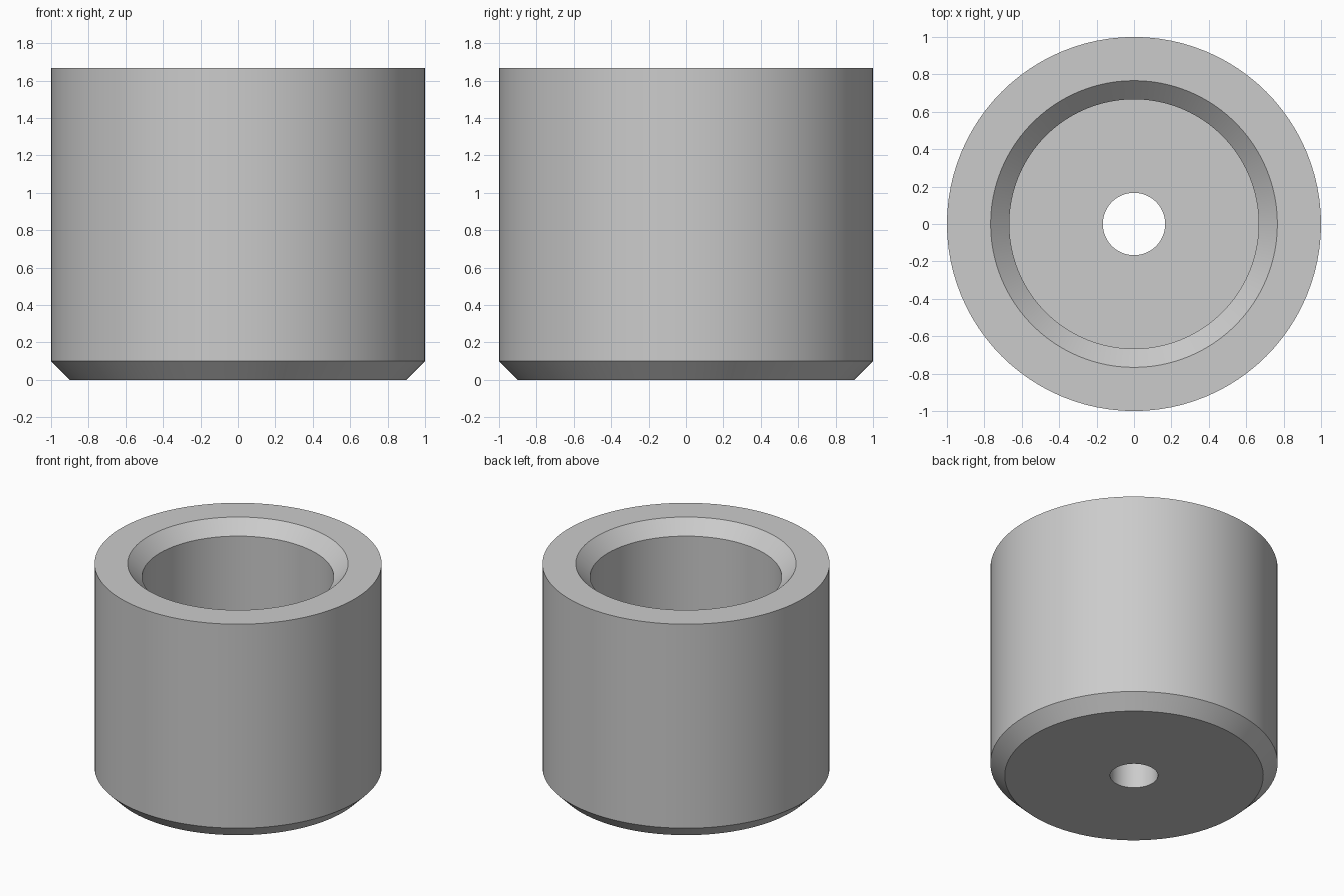
import bpy
import bmesh
import math

# Remove the default cube
cube = bpy.data.objects.get("Cube")
if cube:
    bpy.data.objects.remove(cube, do_unlink=True)

# Single grey material
GREY = (0.6, 0.6, 0.6, 1.0)
grey = bpy.data.materials.new("plain grey")
grey.use_nodes = True
grey.diffuse_color = GREY
grey.node_tree.nodes["Principled BSDF"].inputs["Base Color"].default_value = GREY

# Dimensions
SEGMENTS = 96
HEIGHT = 5 / 3
CHAMFER = 0.1
OUTER = 1.0
BORE = 2 / 3
HOLE = 1 / 6
FLOOR = 1 / 3


def lathe(name, profile, material):
    """Revolve a closed (radius, height) profile around the z axis."""
    bm = bmesh.new()
    rings = []
    for i in range(SEGMENTS):
        a = math.tau * i / SEGMENTS
        rings.append([bm.verts.new((r * math.cos(a), r * math.sin(a), z))
                      for r, z in profile])
    count = len(profile)
    for i in range(SEGMENTS):
        here, after = rings[i], rings[(i + 1) % SEGMENTS]
        for j in range(count):
            k = (j + 1) % count
            bm.faces.new((here[j], after[j], after[k], here[k]))
    bmesh.ops.recalc_face_normals(bm, faces=bm.faces)
    mesh = bpy.data.meshes.new(name)
    bm.to_mesh(mesh)
    bm.free()
    mesh.materials.append(material)
    obj = bpy.data.objects.new(name, mesh)
    bpy.context.collection.objects.link(obj)
    return obj


# Bushing body: chamfered base, chamfered bore and a through hole in the floor
body = lathe("bushing_body", [
    (HOLE, 0),
    (OUTER - CHAMFER, 0),
    (OUTER, CHAMFER),
    (OUTER, HEIGHT),
    (BORE + CHAMFER, HEIGHT),
    (BORE, HEIGHT - CHAMFER),
    (BORE, FLOOR),
    (HOLE, FLOOR),
], grey)

# Smooth walls with crisp edges
bpy.ops.object.select_all(action="DESELECT")
body.select_set(True)
bpy.context.view_layer.objects.active = body
bpy.ops.object.shade_smooth_by_angle(angle=math.radians(30))
